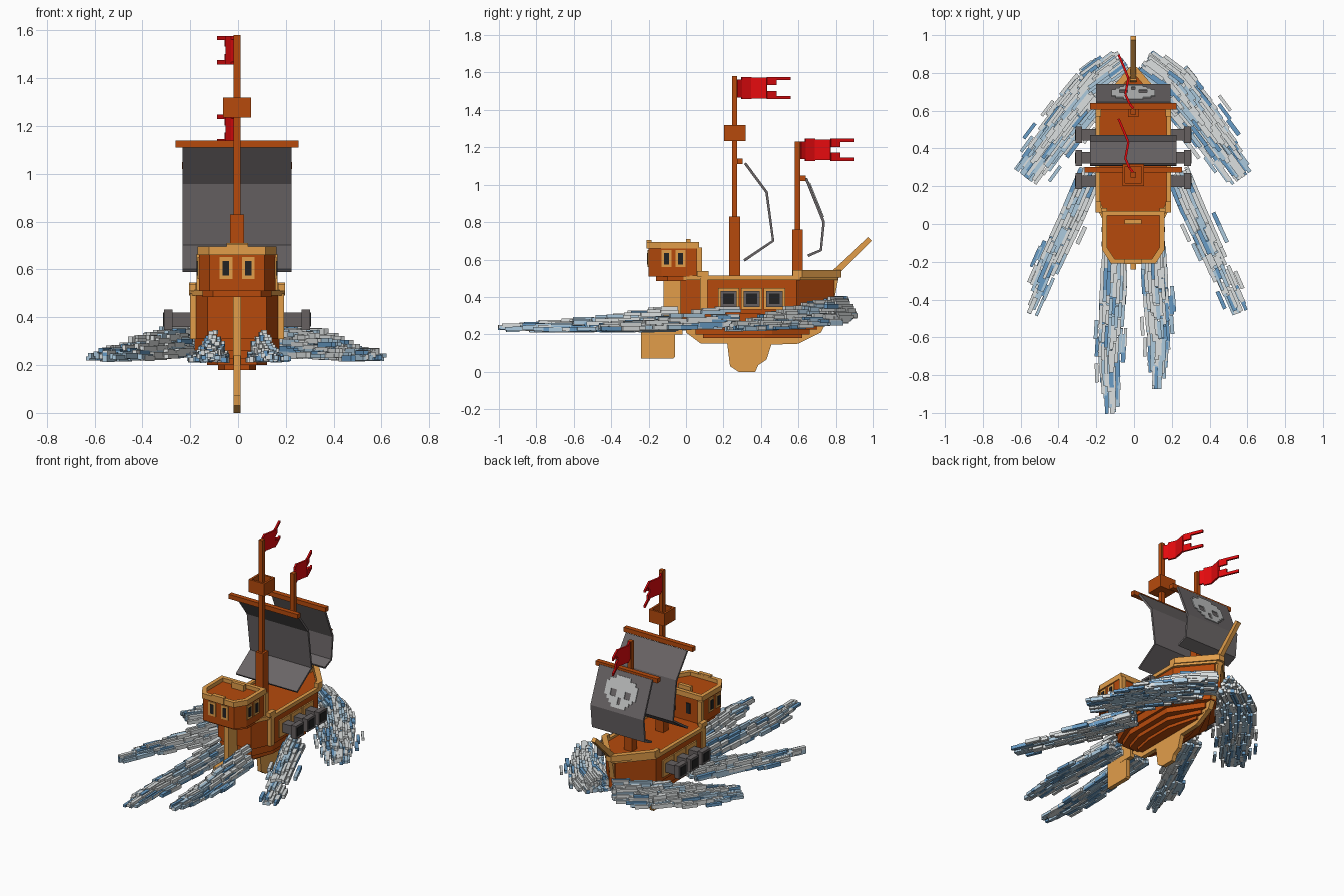
import bpy, bmesh, math, random
from mathutils import Matrix, Vector

if "Cube" in bpy.data.objects:
    bpy.data.objects.remove(bpy.data.objects["Cube"])
random.seed(4)

def material(name, *rgb):
    lin = [((c / 255 + 0.055) / 1.055) ** 2.4 for c in rgb] + [1]
    m = bpy.data.materials.new(name)
    m.use_nodes = True
    m.diffuse_color = lin
    m.node_tree.nodes["Principled BSDF"].inputs["Base Color"].default_value = lin
    return m

BROWN = material("brown_planks", 182, 74, 12)
WOOD = material("pale_wood", 226, 158, 74)
SAIL = material("sail_grey", 106, 101, 102)
BONE = material("emblem_grey", 192, 194, 194)
IRON = material("iron_grey", 102, 96, 96)
BLACK = material("black", 34, 34, 36)
RED = material("flag_red", 228, 10, 14)
FOAM = material("foam", 220, 224, 224)
MIST = material("pale_blue", 172, 202, 222)
WATER = material("water_blue", 104, 156, 198)

def finish(name, bm, *mats, x=-0.004, thick=0):
    bmesh.ops.recalc_face_normals(bm, faces=bm.faces)
    me = bpy.data.meshes.new(name)
    bm.to_mesh(me)
    bm.free()
    for m in mats:
        me.materials.append(m)
    ob = bpy.data.objects.new(name, me)
    ob.location.x = x
    bpy.context.collection.objects.link(ob)
    if thick:
        mod = ob.modifiers.new("thickness", "SOLIDIFY")
        mod.thickness, mod.offset = thick, 0

def skin(name, rings, mat, capped):
    """Quads between matching rings of points, capped or closed on themselves."""
    bm = bmesh.new()
    rows = [[bm.verts.new(p) for p in ring] for ring in rings]
    if capped:
        bm.faces.new(rows[0])
        bm.faces.new(rows[-1])
    for r, s in zip(rows, rows[1:] if capped else rows[1:] + rows[:1]):
        for i in range(len(r)):
            bm.faces.new((r[i - 1], r[i], s[i], s[i - 1]))
    finish(name, bm, mat)

def prism(name, pts, a, b, mat):
    skin(name, [[(*p, h) for p in pts] for h in (a, b)], mat, True)

def side_prism(name, pts, half, mat):
    skin(name, [[(x, *p) for p in pts] for x in (-half, half)], mat, True)

def box(name, x, y, z, mat):
    prism(name, [(x[0], y[0]), (x[1], y[0]), (x[1], y[1]), (x[0], y[1])], *z, mat)

def rim(name, pts, inset, a, b, mat):
    """Closed rail following an outline, inset toward its centre."""
    cy = (min(p[1] for p in pts) + max(p[1] for p in pts)) / 2
    sx, sy = [1 - inset / max(abs(p[k] - c) for p in pts) for k, c in ((0, 0), (1, cy))]
    inner = [(x * sx, cy + (y - cy) * sy) for x, y in pts]
    skin(name, [[(*p, h) for p in q] for q, h in ((pts, a), (pts, b), (inner, b), (inner, a))], mat, False)

def both(*half):
    return list(half) + [(-x, y) for x, y in reversed(half)]

def hull_outline(w, stern, bow):
    return both((w * 0.66, stern), (w, stern + 0.14), (w, bow - 0.2), (0.025, bow))

# Hull in stepped plank layers, with deck rail
layers = [(0.18, 0.2, 0.08, 0.09, 0.62), (0.2, 0.225, 0.125, 0.05, 0.66), (0.225, 0.26, 0.16, 0.01, 0.7),
          (0.26, 0.31, 0.178, -0.02, 0.75), (0.31, 0.5, 0.187, -0.03, 0.79)]
for i, (a, b, w, s, e) in enumerate(layers):
    prism(f"hull_layer_{i + 1}", hull_outline(w, s, e), a, b, BROWN)
rim("deck_rail", hull_outline(0.2, -0.04, 0.81), 0.025, 0.49, 0.515, WOOD)
# Keel, stem, rudder and bowsprit
side_prism("keel", [(0, 0.21), (0.08, 0.15), (0.22, 0.15), (0.235, 0.03), (0.28, 0), (0.37, 0), (0.385, 0.035),
                    (0.43, 0.065), (0.455, 0.145), (0.6, 0.15), (0.72, 0.21), (0.7, 0.27), (0, 0.27)], 0.014, WOOD)
side_prism("stem", [(0.66, 0.2), (0.72, 0.21), (0.78, 0.33), (0.82, 0.53), (0.76, 0.53)], 0.016, WOOD)
side_prism("rudder", [(-0.24, 0.07), (-0.07, 0.07), (-0.06, 0.08), (-0.06, 0.24), (-0.24, 0.24)], 0.014, WOOD)
box("stern_post", (-0.016, 0.016), (-0.12, -0.02), (0.2, 0.5), WOOD)
side_prism("bowsprit", [(0.77, 0.53), (0.8, 0.51), (0.995, 0.7), (0.975, 0.72)], 0.014, WOOD)

# Stern cabin
prism("cabin", both((0.115, -0.2), (0.16, -0.13), (0.16, 0.06)), 0.51, 0.67, BROWN)
prism("cabin_base", both((0.1, -0.16), (0.145, -0.1), (0.145, 0.06)), 0.485, 0.51, BROWN)
rim("cabin_rail", both((0.118, -0.21), (0.166, -0.135), (0.166, 0.07)), 0.026, 0.66, 0.695, WOOD)
box("cabin_bench", (-0.045, 0.045), (0, 0.024), (0.67, 0.71), WOOD)
box("stern_rail_crest", (-0.045, 0.045), (-0.212, -0.185), (0.66, 0.705), WOOD)

# Rails, windows and cannons on each side
window = (("frame", 0.027, 0.046, 0, WOOD), ("pane", 0.013, 0.031, 0.003, BLACK))
for side, s in (("left", 1), ("right", -1)):
    def across(a, b):
        return sorted((s * a, s * b))
    box(f"{side}_corner_post", across(0.17, 0.197), (0.075, 0.115), (0.31, 0.5), WOOD)
    box(f"{side}_step_block", across(0.172, 0.2), (0.06, 0.12), (0.51, 0.54), WOOD)
    prism(f"{side}_bow_rail", [(s * 0.2, 0.57), (s * 0.2, 0.62), (s * 0.02, 0.83), (0, 0.83), (0, 0.8),
                               (s * 0.172, 0.6), (s * 0.172, 0.57)], 0.505, 0.545, WOOD)
    box(f"{side}_cabin_trim", across(0.14, 0.17), (0.055, 0.085), (0.5, 0.665), WOOD)
    box(f"{side}_door_pane", across(0.04, 0.07), (0.058, 0.065), (0.55, 0.62), BLACK)
    for part, d, h, out, m in window:
        z, x = (0.605 - h, 0.605 + h), s * 0.047
        box(f"{side}_stern_window_{part}", (x - d, x + d), (-0.206 - out, -0.198), z, m)
        for i, y in enumerate((-0.105, -0.03)):
            box(f"{side}_window_{part}_{i + 1}", across(0.158, 0.166 + out), (y - d, y + d), z, m)
    for i, y in enumerate((0.227, 0.35, 0.472)):
        for part, x0, x1, h, m in (("port", 0.18, 0.196, 0.057, WOOD), ("barrel", 0.18, 0.28, 0.03, IRON),
                                   ("muzzle", 0.27, 0.306, 0.043, IRON), ("bore", 0.3, 0.309, 0.029, BLACK)):
            box(f"{side}_cannon_{part}_{i + 1}", across(x0, x1), (y - h, y + h), (0.39 - h, 0.39 + h), m)

# Masts, yards and lookout
for name, y, top, base in (("main", 0.26, 1.58, 0.83), ("fore", 0.595, 1.23, 0.76)):
    for part, r, z in (("mast", 0.014, top), ("mast_base", 0.029, base)):
        box(f"{name}_{part}", (-r, r), (y - r, y + r), (0.49, z), BROWN)
box("main_yard", (-0.257, 0.257), (0.272, 0.303), (1.11, 1.14), BROWN)
box("fore_yard", (-0.23, 0.23), (0.607, 0.64), (1.02, 1.05), BROWN)
nest = both((0.058, 0.202), (0.058, 0.318))
prism("lookout_floor", nest, 1.235, 1.255, BROWN)
rim("lookout_wall", nest, 0.014, 1.235, 1.32, BROWN)

# Billowing sails
def sail(name, w, path):
    bm = bmesh.new()
    rows = [[bm.verts.new((x, y, z)) for x in (-w, w)] for y, z in path]
    for p, q in zip(rows, rows[1:]):
        bm.faces.new((p[0], p[1], q[1], q[0]))
    finish(name, bm, SAIL, thick=0.014)

FORE = [(0.64, 1.035), (0.735, 0.8), (0.72, 0.65), (0.65, 0.62)]
sail("main_sail", 0.228, [(0.315, 1.115), (0.43, 0.96), (0.465, 0.7), (0.31, 0.595)])
sail("fore_sail", 0.197, FORE)

# Bone emblem plate on the front of the fore sail
bm = bmesh.new()
top = Vector((0, *FORE[0]))
down = (Vector((0, *FORE[1])) - top).normalized()
start = top + Vector((0, -down.z, down.y)) * 0.01 + down * 0.03
rows = ["...#####...", ".#########.", "###########", "###########", "##..###..##", "##..###..##",
        ".####.####.", "..###.###..", "...#####..."]
for r, row in enumerate(rows):
    for c in (c for c, mark in enumerate(row) if mark == "#"):
        bm.faces.new([bm.verts.new(start + down * 0.022 * (r + v) + Vector((0.021 * (c + u - 5.5), 0, 0)))
                      for u, v in ((0, 0), (1, 0), (1, 1), (0, 1))])
bmesh.ops.remove_doubles(bm, verts=bm.verts, dist=0.001)
finish("sail_emblem", bm, BONE, thick=0.005)

# Swallow-tailed flags, folded in a zigzag
def flag(name, y0, z0):
    path = [(0, 0), (0.025, -0.02), (0.075, -0.042), (0.16, -0.026), (0.21, -0.046), (0.285, -0.078)]
    spans = [[(0.01, 0.105)], [(0, 0.12)], [(0.004, 0.116)], [(0, 0.045), (0.075, 0.12)], [(0, 0.018), (0.102, 0.12)]]
    bm = bmesh.new()
    for (a, xa), (b, xb), cells in zip(path, path[1:], spans):
        for lo, hi in cells:
            bm.faces.new([bm.verts.new((x, y0 + y, z0 + z))
                          for x, y, z in ((xa, a, lo), (xb, b, lo), (xb, b, hi), (xa, a, hi))])
    finish(name, bm, RED, thick=0.012)

flag("main_flag", 0.272, 1.457)
flag("fore_flag", 0.612, 1.127)

# Spray: ragged lanes of long blocks along a spine of (x, y, z, half width, half depth)
def spray(name, side, spine, reach=1.0):
    bm = bmesh.new()
    spine = [(side * x, y * reach if y < -0.2 else y, *rest) for x, y, *rest in spine]
    pts = [Vector(p[:3]) for p in spine]
    total = sum((b - a).length for a, b in zip(pts, pts[1:]))

    def block(t, u, level, length, shade):
        f = max(0, min(t, 0.9999)) * (len(spine) - 1)
        i = int(f)
        x, y, z, w, d = [a + (b - a) * (f - i) for a, b in zip(spine[i], spine[i + 1])]
        way = pts[i + 1] - pts[i]
        yaw = math.atan2(way.y, way.x)
        z += d * (level * (2 - 2 * min(1, abs(u)) ** 1.5) - 1) + random.uniform(-0.005, 0.005)
        spot = Vector((x - math.sin(yaw) * u * w, y + math.cos(yaw) * u * w, z))
        size = (length, random.uniform(0.016, 0.024), random.uniform(0.016, 0.026), 1)
        turn = Matrix.Rotation(yaw, 4, "Z")
        cube = bmesh.ops.create_cube(bm, matrix=Matrix.Translation(spot) @ turn @ Matrix.Diagonal(size))
        for face in {f for v in cube["verts"] for f in v.link_faces}:
            face.material_index = shade

    lanes = int(max(p[3] for p in spine) / 0.0085)
    for k in range(lanes):
        u = 2 * (k + 0.5) / lanes - 1
        for level in (0, 0.5, 1):
            end = 1 - 0.4 * abs(u) * random.random()
            t, shade = 0.04 * random.random(), 0
            while t < end:
                length = random.uniform(0.06, 0.14)
                if random.random() < 0.7:
                    shade = random.choices((0, 1, 2), (7, 2, 1) if level == 1 else (3, 3, 2))[0]
                if random.random() > 0.6 * t * t:
                    block(min(t, 1 - length / total) + length / total / 2, u, level, length, shade)
                t += length / total
    # Loose streaks beside the plume
    for k in range(6):
        u = random.choice((-1, 1)) * random.uniform(1.1, 1.5)
        block(random.uniform(0.4, 0.9), u, 0, 0.1, k % 3)
    finish(name, bm, FOAM, MIST, WATER, x=0)

bow = [(0.04, 0.85, 0.355, 0.07, 0.04), (0.2, 0.73, 0.32, 0.13, 0.055), (0.34, 0.56, 0.29, 0.11, 0.045),
       (0.46, 0.4, 0.26, 0.085, 0.025), (0.57, 0.25, 0.238, 0.07, 0.008)]
flank = [(0.23, 0.27, 0.295, 0.065, 0.045), (0.31, 0.08, 0.28, 0.065, 0.04), (0.43, -0.18, 0.255, 0.06, 0.022),
         (0.56, -0.48, 0.235, 0.045, 0.006)]
wake = [(0.1, -0.04, 0.29, 0.055, 0.06), (0.11, -0.35, 0.265, 0.07, 0.04), (0.13, -0.7, 0.245, 0.055, 0.02),
        (0.12, -1.0, 0.235, 0.035, 0.006)]
for side, s in (("left", 1), ("right", -1)):
    spray(f"{side}_bow_spray", s, bow)
    spray(f"{side}_flank_spray", s, flank)
    spray(f"{side}_wake", s, wake, 0.87 if s > 0 else 1.0)
